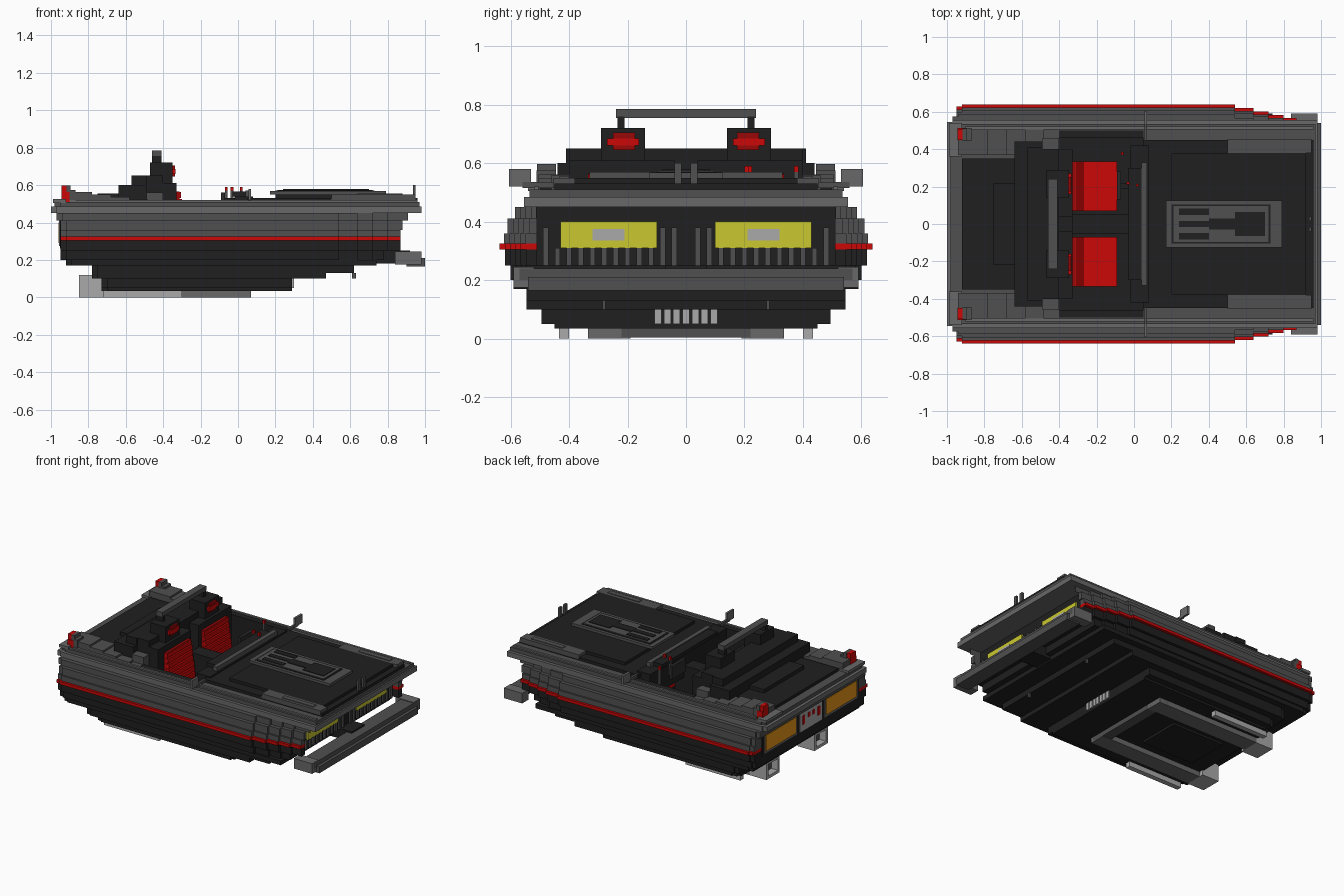
import bpy
import bmesh

cube = bpy.data.objects.get("Cube")
if cube:
    bpy.data.objects.remove(cube, do_unlink=True)


def material(name, *rgb):
    mat = bpy.data.materials.new(name)
    mat.use_nodes = True
    mat.diffuse_color = (*rgb, 1)
    mat.node_tree.nodes["Principled BSDF"].inputs["Base Color"].default_value = (*rgb, 1)
    return mat


BLACK = material("black", .014, .014, .014)
CHARCOAL = material("charcoal", .024, .024, .024)
GREY = material("grey", .08, .08, .08)
STEEL = material("steel", .14, .14, .14)
SILVER = material("silver", .4, .4, .4)
RED = material("red", .6, .002, .002)
DARK_RED = material("dark red", .32, .002, .002)
YELLOW = material("yellow", .6, .58, .03)
ORANGE = material("orange", 1, .38, .01)


def finish(name, mat, bm):
    bmesh.ops.recalc_face_normals(bm, faces=bm.faces)
    mesh = bpy.data.meshes.new(name)
    bm.to_mesh(mesh)
    bm.free()
    mesh.materials.append(mat)
    obj = bpy.data.objects.new(name, mesh)
    bpy.context.collection.objects.link(obj)
    return obj


def prism(bm, outline, low, high):
    """Extrude a flat outline upward."""
    face = bm.faces.new([bm.verts.new((x, y, low)) for x, y in outline])
    top = bmesh.ops.extrude_face_region(bm, geom=[face])["geom"]
    verts = [v for v in top if isinstance(v, bmesh.types.BMVert)]
    bmesh.ops.translate(bm, verts=verts, vec=(0, 0, high - low))


def part(name, mat, xs, ys, zs, mirror=False):
    """Box between paired limits, optionally repeated on the other side."""
    bm = bmesh.new()
    for side in ((1, -1) if mirror else (1,)):
        outline = [(x, y * side) for x, y in
                   ((xs[0], ys[0]), (xs[1], ys[0]), (xs[1], ys[1]), (xs[0], ys[1]))]
        prism(bm, outline, *zs)
    return finish(name, mat, bm)


def centred(name, mat, xs, half, zs):
    return part(name, mat, xs, (-half, half), zs)


def layer(name, mat, xs, half, zs, taper=False, cockpit=False, grille=False):
    """Hull layer, optionally with a tapering nose, cockpit opening and grille recess."""
    back, front = xs
    outline = [(back, 0), (back, half - .01), (back + .03, half - .01), (back + .03, half)]
    if taper:
        for x in (.54, .64, .72, .8):
            if x < front:
                outline += [(x, half), (x, half - .018)]
                half -= .018
    outline.append((front, half))
    if grille:
        outline += [(front, .51), (.82, .51), (.82, 0)]
    else:
        outline.append((front, 0))
    if cockpit:
        outline += [(.05, 0), (.05, .47), (-.4, .47), (-.4, 0)]
    bm = bmesh.new()
    for side in (1, -1):
        prism(bm, [(x, y * side) for x, y in outline], *zs)
    return finish(name, mat, bm)


# Lower hull
layer("keel", BLACK, (-.73, .29), .45, (.035, .06))
layer("lower_hull", BLACK, (-.73, .29), .495, (.05, .1))
layer("belly_hull", BLACK, (-.78, .47), .545, (.1, .13))
layer("chin_hull", BLACK, (-.78, .62), .545, (.13, .17))
layer("sill_hull", BLACK, (-.92, .74), .59, (.17, .2))
layer("side_hull", BLACK, (-.95, .78), .6, (.2, .25), True, True)
layer("waist_hull", BLACK, (-.95, .87), .62, (.25, .305), True, True, True)
layer("pinstripe", RED, (-.95, .87), .638, (.305, .325), True, True, True)

# Upper hull around the cockpit
layer("door_band", GREY, (-.95, .87), .622, (.325, .36), True, True, True)
layer("shoulder_band", GREY, (-.95, .88), .61, (.36, .41), True, True, True)
layer("upper_band", GREY, (-.97, .91), .585, (.41, .45), True, True, True)
layer("rim_band", STEEL, (-1, .98), .555, (.45, .485), False, True)
layer("rim_top", GREY, (-.98, .97), .535, (.485, .51), False, True)
part("fender_ridge", STEEL, (-.9, .96), (.505, .52), (.51, .52), True)
part("rear_corner", STEEL, (-.99, -.92), (.36, .54), (.505, .525), True)

# Recessed grille and headlights
centred("grille_panel", BLACK, (.81, .826), .51, (.25, .45))
for i in range(25):
    y = (i - 12) * .04
    tall = abs(y) > .44 or .02 < abs(y) < .1
    if abs(y) > .02:
        centred("grille_bar", GREY, (.82, .838), .009, (.25, .38 if tall else .31)).location.y = y
part("headlight", YELLOW, (.82, .838), (.1, .43), (.31, .4), True)
part("headlight_lens", SILVER, (.838, .842), (.21, .32), (.335, .375), True)

# Front bumper carried on a stub
centred("bumper", GREY, (.9, 1), .54, (.165, .21))
centred("bumper_top", GREY, (.88, .98), .57, (.2, .24))
part("bumper_end", STEEL, (.84, .98), (.52, .59), (.175, .245), True)
centred("bumper_mount", BLACK, (.74, .92), .07, (.18, .25))
for i in range(7):
    centred("chin_tooth", SILVER, (.29, .3), .012, (.05, .1)).location.y = (i - 3) * .032
part("chin_hook", GREY, (.61, .63), (.275, .285), (.1, .13), True)

# Bonnet
centred("bonnet", BLACK, (.05, .96), .45, (.5, .53))
centred("bonnet_bulge", BLACK, (.2, .92), .38, (.53, .55))
part("bonnet_pad", GREY, (.5, .95), (.38, .455), (.52, .55), True)
part("bonnet_pad_inset", GREY, (.64, .88), (.4, .435), (.55, .554), True)
centred("vent_frame", GREY, (.17, .79), .125, (.55, .568))
centred("vent_groove", BLACK, (.2, .73), .105, (.568, .57))
centred("vent_plate", GREY, (.21, .72), .095, (.568, .574))
centred("vent_opening", BLACK, (.54, .7), .065, (.574, .578))
centred("vent_neck", BLACK, (.4, .54), .03, (.574, .578))
for row in (-1, 0, 1):
    centred("vent_slot", BLACK, (.24, .4), .017, (.574, .578)).location.y = row * .065
part("nose_post", GREY, (.935, .95), (.015, .04), (.53, .6), True)

# Cockpit interior
centred("cockpit_floor", BLACK, (-.4, .05), .47, (.195, .21))
part("cockpit_lining", BLACK, (-.4, .05), (.46, .5), (.21, .515), True)
centred("centre_console", BLACK, (-.33, .05), .05, (.2, .46))
centred("dashboard", BLACK, (-.02, .08), .42, (.38, .54))
centred("dashboard_top", BLACK, (-.03, .06), .3, (.54, .565))
centred("windscreen_base", GREY, (.04, .07), .33, (.53, .57))
part("mirror_arm", GREY, (.055, .07), (.45, .56), (.515, .535), True)
part("mirror", STEEL, (.055, .07), (.53, .605), (.52, .58), True)
for x, y in ((-.07, .37), (-.04, .21), (.01, .2)):
    part("lever", GREY, (x, x + .015), (y, y + .015), (.46, .57))
    part("lever_tip", RED, (x, x + .015), (y, y + .015), (.57, .59))
part("steering_column", BLACK, (-.08, -.02), (.19, .22), (.5, .53))
part("steering_wheel", CHARCOAL, (-.09, -.07), (.13, .28), (.47, .56))

# Deep seats with upright ribbed backs
part("seat_cushion", RED, (-.31, -.09), (.07, .335), (.21, .27), True)
part("seat_back", DARK_RED, (-.36, -.312), (.07, .335), (.27, .565), True)
for i in range(8):
    part("seat_rib", RED, (-.32, -.27 - i * .005), (.07, .335),
         (.28 + i * .036, .31 + i * .036), True)
part("seat_shell", BLACK, (-.4, -.33), (.04, .4), (.21, .61), True)
part("headrest", BLACK, (-.47, -.35), (.14, .29), (.6, .72), True)
part("headrest_pad", DARK_RED, (-.36, -.338), (.175, .25), (.645, .705), True)
part("headrest_pad_middle", RED, (-.36, -.335), (.16, .27), (.66, .685), True)

# Roll bar
part("roll_bar_leg", BLACK, (-.46, -.41), (.21, .235), (.7, .76), True)
centred("roll_bar", GREY, (-.46, -.41), .24, (.755, .785))

# Engine cover and rear deck
centred("bulkhead", BLACK, (-.5, -.4), .4, (.5, .65))
centred("engine_cover", BLACK, (-.64, -.49), .44, (.5, .6))
centred("engine_cover_top", BLACK, (-.57, -.49), .41, (.6, .65))
part("engine_brace", GREY, (-.49, -.4), (.4, .46), (.5, .56), True)
centred("rear_deck", BLACK, (-.92, -.64), .35, (.5, .53))
centred("rear_deck_step", BLACK, (-.75, -.64), .22, (.53, .555))
for i in range(4):
    part("rear_fin", GREY, (-.94, -.48 - i * .1), (.37, .505),
         (.51 + i * .013, .523 + i * .013), True)
part("fin_marker", RED, (-.945, -.9), (.45, .512), (.51, .562), True)
part("fin_marker_top", RED, (-.945, -.918), (.45, .505), (.562, .598), True)
part("fin_back", GREY, (-.918, -.895), (.445, .51), (.562, .598), True)
part("fin_base", GREY, (-.9, -.87), (.445, .512), (.51, .575), True)

# Tail lights and plate, flush with the hull
centred("tail_panel", BLACK, (-.953, -.94), .53, (.26, .41))
part("tail_light_frame", STEEL, (-.956, -.95), (.15, .51), (.275, .41), True)
part("tail_light", ORANGE, (-.961, -.955), (.165, .495), (.29, .4), True)
centred("tail_plate", SILVER, (-.957, -.95), .12, (.275, .41))
part("tail_plate_lamp", RED, (-.961, -.956), (.07, .095), (.32, .38), True)
part("tail_plate_dot", RED, (-.961, -.956), (.015, .035), (.35, .38), True)

# Square exhaust outlets with pipes underneath
for y in (.19, .315):
    part("exhaust_wall", SILVER, (-.85, -.72), (y, y + .02), (0, .12), True)
for z in (0, .1):
    part("exhaust_plate", SILVER, (-.85, -.72), (.21, .315), (z, z + .02), True)
part("exhaust_inside", GREY, (-.8, -.72), (.21, .315), (.02, .1), True)
part("exhaust_pipe", STEEL, (-.72, .07), (.22, .335), (0, .04), True)
part("outer_rail", SILVER, (-.72, -.3), (.4, .435), (0, .04), True)
centred("cross_pipe", GREY, (0, .07), .335, (.003, .04))
centred("gearbox_pan", BLACK, (-.6, -.2), .15, (.02, .04))
